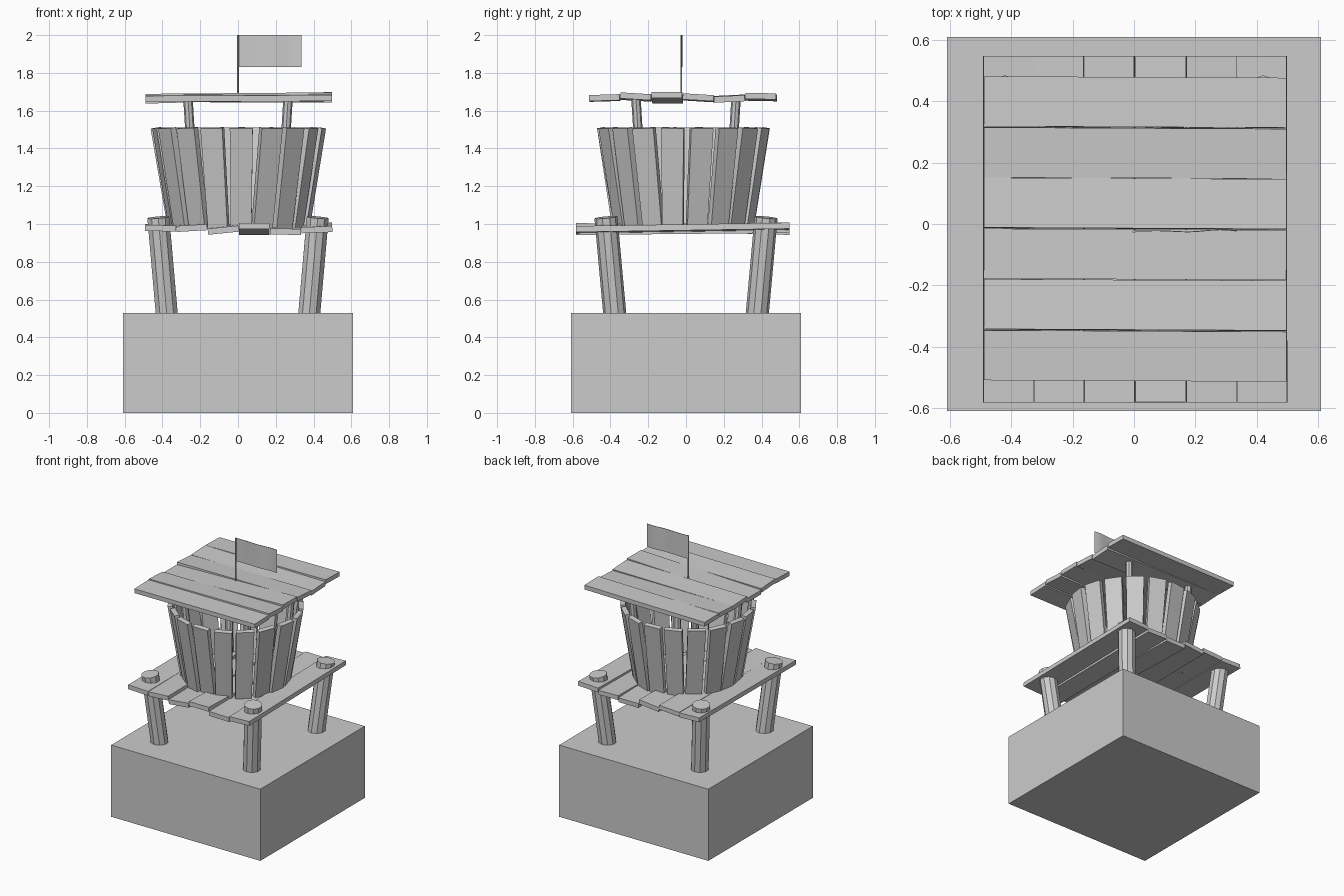
import bpy, bmesh, math, random
from mathutils import Vector, Matrix, Euler

if "Cube" in bpy.data.objects:
    bpy.data.objects.remove(bpy.data.objects["Cube"])

random.seed(4)
CY = -0.017  # centre line of the upper structure


def finish(name, bm):
    bmesh.ops.recalc_face_normals(bm, faces=bm.faces)
    me = bpy.data.meshes.new(name)
    bm.to_mesh(me)
    bm.free()
    ob = bpy.data.objects.new(name, me)
    bpy.context.collection.objects.link(ob)
    return ob


def box(name, size, loc, rot=(0, 0, 0), taper=1.0):
    """Box with optional narrowing of its width (x) towards the bottom."""
    bm = bmesh.new()
    bmesh.ops.create_cube(bm, size=1)
    for v in bm.verts:
        if v.co.z < 0:
            v.co.x *= taper
        v.co = Vector(a * b for a, b in zip(v.co, size))
    bm.transform(Matrix.Translation(loc) @ Euler(rot).to_matrix().to_4x4())
    return finish(name, bm)


def rod(name, a, b, radius, sides):
    a, b = Vector(a), Vector(b)
    d = b - a
    bm = bmesh.new()
    bmesh.ops.create_cone(bm, cap_ends=True, segments=sides,
                          radius1=radius, radius2=radius, depth=d.length)
    q = Vector((0, 0, 1)).rotation_difference(d)
    bm.transform(Matrix.Translation((a + b) / 2) @ q.to_matrix().to_4x4())
    return finish(name, bm)


# Solid base block
box("base_block", (1.22, 1.22, 0.53), (0, 0, 0.265))

# Splayed legs and the thinner roof posts
for sx in (-1, 1):
    for sy in (-1, 1):
        rod("leg", (sx * 0.375, sy * 0.375, 0.5), (sx * 0.422, sy * 0.424, 1.035), 0.061, 10)
        rod("roof_post", (sx * 0.222, sy * 0.222, 0.97), (sx * 0.265, sy * 0.265, 1.665), 0.025, 8)

# Deck planks run front to back: (height, pitch, roll)
deck = [(0.98, 0.004, 0.03), (0.983, 0.008, -0.06), (0.974, 0.012, -0.10),
        (0.974, -0.028, 0.0), (0.965, 0.010, 0.02), (0.979, 0.016, -0.04)]
for i, (z, pitch, roll) in enumerate(deck):
    box("deck_plank", (0.163, 1.13, 0.032), (-0.41 + i * 0.1655, CY, z),
        (pitch, roll, 0))

# Roof planks run side to side: (height, roll, pitch)
roof = [(1.667, 0.03, -0.004), (1.672, -0.06, -0.008), (1.668, 0.0, -0.030),
        (1.668, -0.06, -0.006), (1.664, 0.05, 0.004), (1.672, -0.02, -0.010)]
for i, (z, roll, pitch) in enumerate(roof):
    box("roof_plank", (0.987, 0.163, 0.032), (0.004, -0.43 + i * 0.1655, z),
        (roll, pitch, -0.005))

# Flared tub of separate staves
STAVES = 18
for i in range(STAVES):
    ang = math.radians(2.5) + i * math.tau / STAVES
    lean = -0.165 + random.uniform(-0.01, 0.01)
    r = 0.396 + random.uniform(-0.006, 0.006)
    loc = (r * math.sin(ang), CY - r * math.cos(ang), 1.245)
    rot = (Matrix.Rotation(ang, 3, 'Z')
           @ Matrix.Rotation(-lean, 3, 'X')
           @ Matrix.Rotation(random.uniform(-0.03, 0.03), 3, 'Y')
           @ Matrix.Rotation(random.uniform(-0.08, 0.08), 3, 'Z')).to_euler()
    box("tub_stave", (0.122, 0.034, 0.535), loc, rot, 0.9)

# Flag pole
rod("flag_pole", (0, -0.025, 1.65), (0, -0.025, 2.0), 0.005, 8)

# Rippled flag sheet
bm = bmesh.new()
N = 24
rows = []
for i in range(N + 1):
    t = i / N
    y = -0.023 + 0.005 * math.sin(t * math.tau * 1.5) * t
    rows.append([[bm.verts.new((0.335 * t, y + o, z)) for z in (1.83, 2.0)]
                 for o in (-0.0015, 0.0015)])
for p, q in zip(rows, rows[1:]):
    for s in (0, 1):
        bm.faces.new((p[s][0], q[s][0], q[s][1], p[s][1]))
        bm.faces.new((p[0][s], p[1][s], q[1][s], q[0][s]))
for e in (rows[0], rows[-1]):
    bm.faces.new((e[0][0], e[1][0], e[1][1], e[0][1]))
finish("flag", bm)
